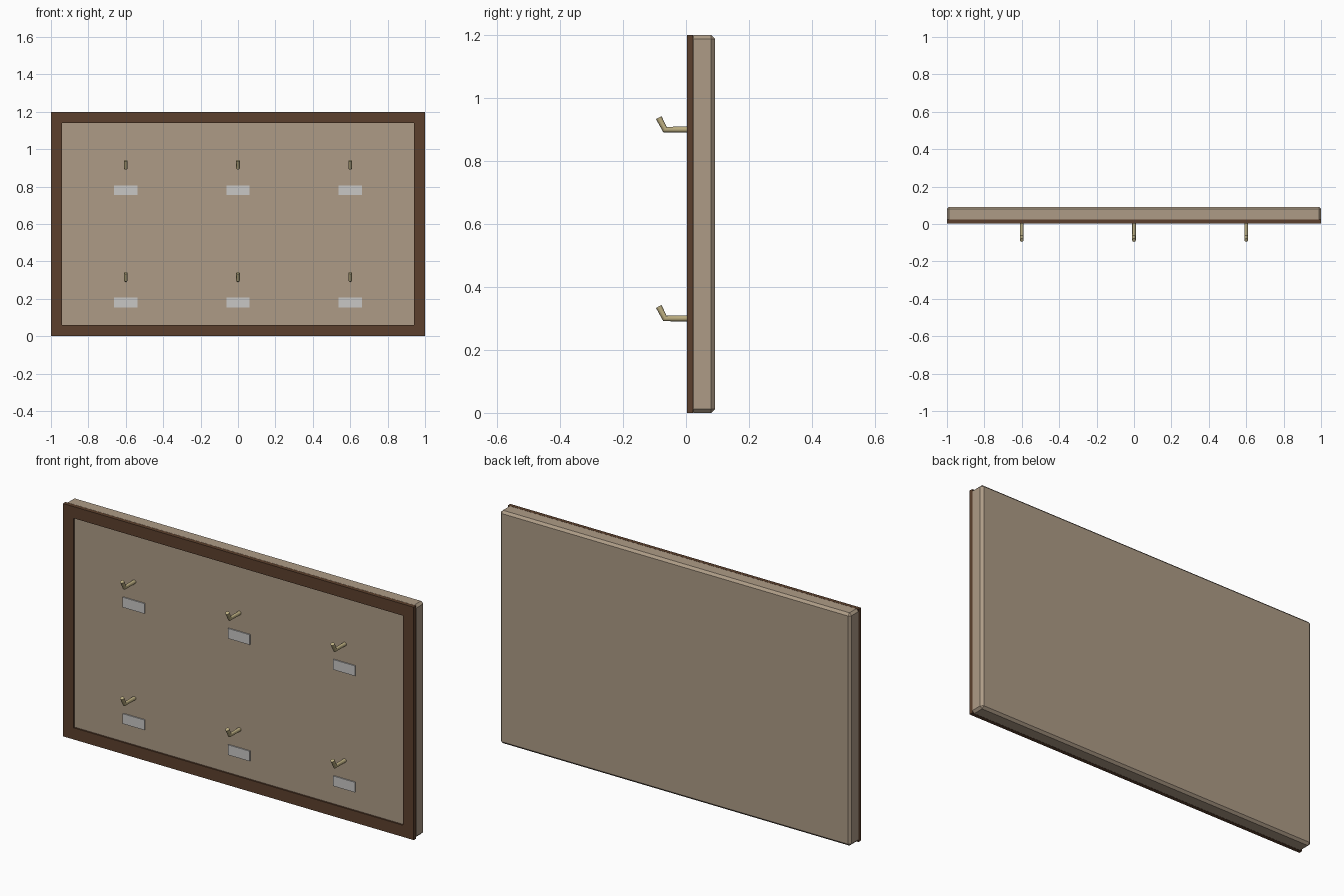
import bpy
import bmesh
import math
from mathutils import Matrix, Vector

cube = bpy.data.objects.get("Cube")
if cube:
    bpy.data.objects.remove(cube, do_unlink=True)


def material(name, rgb, roughness=0.7):
    mat = bpy.data.materials.new(name)
    mat.use_nodes = True
    color = (*rgb, 1)
    mat.diffuse_color = color
    shader = mat.node_tree.nodes["Principled BSDF"]
    shader.inputs["Base Color"].default_value = color
    shader.inputs["Roughness"].default_value = roughness
    return mat


beige = material("beige board", (0.42, 0.33, 0.24))
brown = material("dark brown wood", (0.107, 0.051, 0.026))
paper = material("pale paper", (0.58, 0.57, 0.56))
brass = material("brass", (0.50, 0.42, 0.22), 0.4)


def add_object(name, bm, mat):
    mesh = bpy.data.meshes.new(name)
    bm.to_mesh(mesh)
    bm.free()
    mesh.materials.append(mat)
    obj = bpy.data.objects.new(name, mesh)
    bpy.context.collection.objects.link(obj)
    return obj


def box(name, low, high, mat, bevel=0):
    low, high = Vector(low), Vector(high)
    bm = bmesh.new()
    place = Matrix.Translation((low + high) / 2) @ Matrix.Diagonal((*(high - low), 1))
    bmesh.ops.create_cube(bm, size=1, matrix=place)
    if bevel:
        bmesh.ops.bevel(bm, geom=bm.edges[:], offset=bevel, segments=1, affect='EDGES')
    return add_object(name, bm, mat)


W, H, BORDER = 1.0, 1.2, 0.06
FRONT, FRAME_BACK, BOARD_FRONT, BACK = 0.003, 0.023, 0.012, 0.092

# Chamfered backing board
box("board", (-W, BOARD_FRONT, 0), (W, BACK, H), beige, 0.012)


# Rectangular frame: an inset face ring pushed back into a solid
def make_frame():
    bm = bmesh.new()
    rings = []
    for y in (FRONT, FRAME_BACK):
        for inset in (0, BORDER):
            x, low, high = W - inset, inset, H - inset
            corners = ((-x, low), (x, low), (x, high), (-x, high))
            rings.append([bm.verts.new((cx, y, cz)) for cx, cz in corners])
    front_out, front_in, back_out, back_in = rings
    for a, b in ((front_out, front_in), (front_in, back_in),
                 (back_in, back_out), (back_out, front_out)):
        for i in range(4):
            j = (i + 1) % 4
            bm.faces.new((a[i], a[j], b[j], b[i]))
    bmesh.ops.recalc_face_normals(bm, faces=bm.faces[:])
    add_object("frame", bm, brown)


make_frame()


# Bent peg, swept along a short path
def make_hook(name, x, z):
    curve = bpy.data.curves.new(name, 'CURVE')
    curve.dimensions = '3D'
    curve.bevel_depth = 0.01
    curve.bevel_resolution = 4
    curve.use_fill_caps = True
    spline = curve.splines.new('POLY')
    path = ((BOARD_FRONT + 0.005, 0), (-0.067, 0), (-0.0865, 0.038))
    spline.points.add(len(path) - 1)
    for point, (y, rise) in zip(spline.points, path):
        point.co = (x, y, z + rise, 1)
    curve.materials.append(brass)
    obj = bpy.data.objects.new(name, curve)
    bpy.context.collection.objects.link(obj)
    bpy.ops.object.select_all(action='DESELECT')
    obj.select_set(True)
    bpy.context.view_layer.objects.active = obj
    bpy.ops.object.convert(target='MESH')
    bpy.ops.object.shade_smooth_by_angle(angle=math.radians(35))


# Two rows of three hooks, each with a label below
for row, z in (("lower", 0.30), ("upper", 0.90)):
    for side, x in (("right", -0.6), ("middle", 0), ("left", 0.6)):
        make_hook(f"{row}_{side}_hook", x, z)
        box(f"{row}_{side}_label", (x - 0.062, BOARD_FRONT - 0.006, z - 0.146),
            (x + 0.062, BOARD_FRONT + 0.001, z - 0.094), paper)
